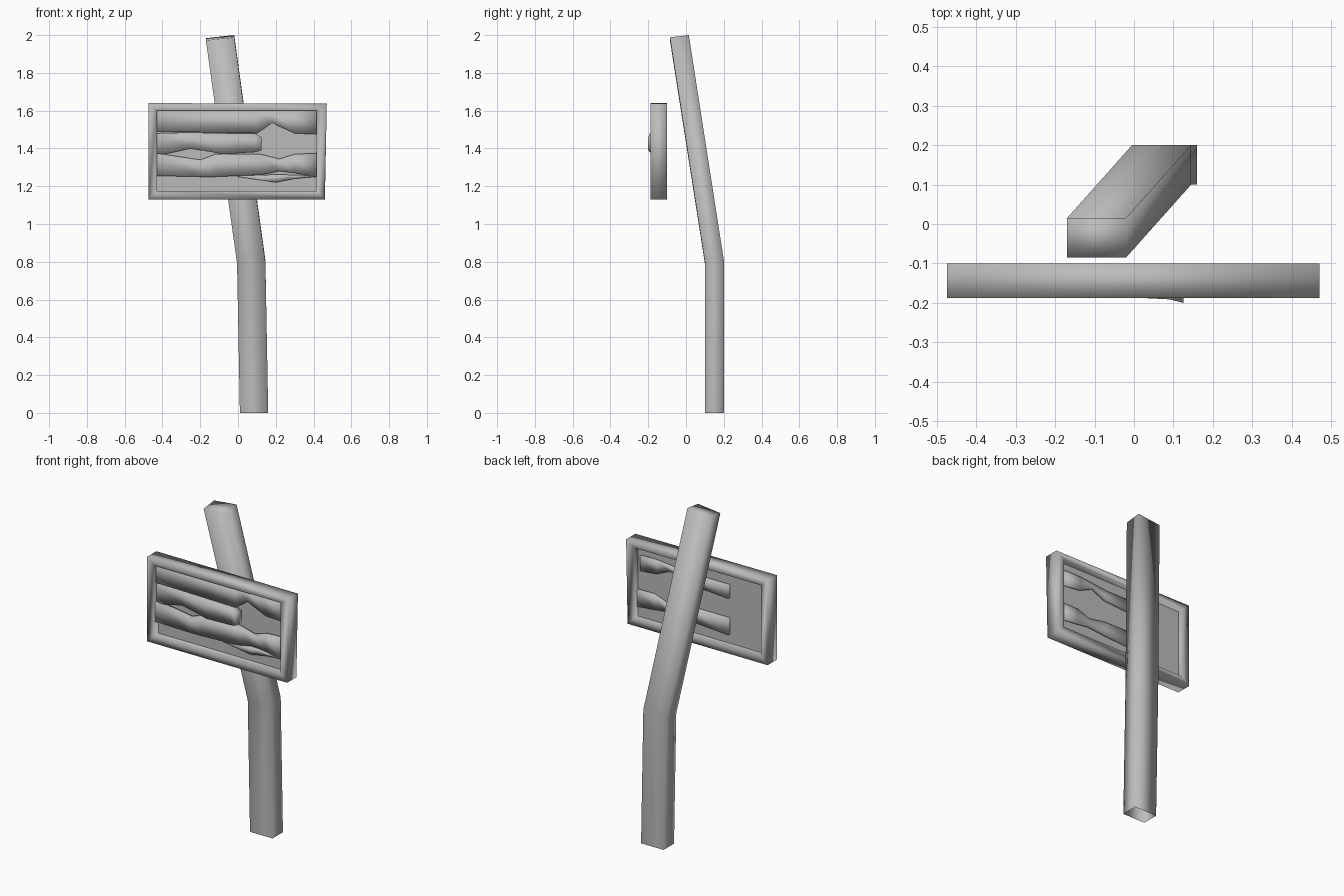
import bpy
import bmesh

cube = bpy.data.objects.get("Cube")
if cube:
    bpy.data.objects.remove(cube, do_unlink=True)

grey = bpy.data.materials.new("weathered grey")
grey.use_nodes = True
grey.diffuse_color = (0.5, 0.5, 0.5, 1)
grey.node_tree.nodes["Principled BSDF"].inputs["Base Color"].default_value = (0.5, 0.5, 0.5, 1)


def loft(name, rings, closed=False, start=True, end=True, smooth=True):
    """Skin a row of four-point rings, as a bar or as a closed loop."""
    bm = bmesh.new()
    rows = [[bm.verts.new(p) for p in ring] for ring in rings]
    pairs = list(zip(rows, rows[1:]))
    if closed:
        pairs.append((rows[-1], rows[0]))
    for a, b in pairs:
        for i in range(4):
            j = (i + 1) % 4
            bm.faces.new((a[i], a[j], b[j], b[i]))
    if not closed:
        if start:
            bm.faces.new(rows[0][::-1])
        if end:
            bm.faces.new(rows[-1])
    bmesh.ops.recalc_face_normals(bm, faces=bm.faces)
    for f in bm.faces:
        f.smooth = smooth
    mesh = bpy.data.meshes.new(name)
    bm.to_mesh(mesh)
    bm.free()
    mesh.materials.append(grey)
    obj = bpy.data.objects.new(name, mesh)
    bpy.context.collection.objects.link(obj)
    return obj


def plank(name, stations, front, back, smooth=True):
    """A board along x; each station is x, bottom edge, top edge."""
    rings = []
    for i, (x, low, high) in enumerate(stations):
        t = i / (len(stations) - 1)
        yf = front[0] + (front[1] - front[0]) * t
        rings.append([(x, yf, low), (x, back, low), (x, back, high), (x, yf, high)])
    return loft(name, rings, smooth=smooth)


# Bent post, open underneath, with a slanted top
def post_ring(x, y, z, lean_x=0, lean_y=0):
    w, d = 0.15, 0.1
    return [(x, y, z), (x + w, y, z + lean_x),
            (x + w, y + d, z + lean_x + lean_y), (x, y + d, z + lean_y)]


loft("post", [post_ring(0.01, 0.1, 0),
              post_ring(-0.005, 0.1, 0.79, 0.01, 0.01),
              post_ring(-0.17, -0.085, 1.972, 0.016, 0.012)], start=False)

# Frame around the sign
corners = [((-0.475, 1.13), (-0.43, 1.175)), ((0.46, 1.13), (0.415, 1.175)),
           ((0.47, 1.637), (0.415, 1.6)), ((-0.475, 1.64), (-0.43, 1.6))]
loft("frame", [[(ox, -0.188, oz), (ox, -0.1, oz), (ix, -0.1, iz), (ix, -0.188, iz)]
               for (ox, oz), (ix, iz) in corners], closed=True)

# Flat backing panel
plank("panel", [(-0.435, 1.17, 1.605), (0.42, 1.17, 1.605)],
      (-0.145, -0.145), -0.135, smooth=False)

# Splintered boards on the front
plank("top_board", [(-0.43, 1.49, 1.6), (0.1, 1.48, 1.6), (0.18, 1.535, 1.6),
                    (0.3, 1.48, 1.6), (0.415, 1.475, 1.6)], (-0.17, -0.16), -0.14)
plank("broken_board", [(-0.43, 1.36, 1.48), (-0.25, 1.4, 1.485), (-0.08, 1.37, 1.48),
                       (0.09, 1.38, 1.48), (0.125, 1.39, 1.46)], (-0.165, -0.2), -0.14)
plank("middle_board", [(-0.43, 1.255, 1.375), (-0.2, 1.25, 1.34), (-0.12, 1.25, 1.37),
                       (0.12, 1.26, 1.37), (0.22, 1.28, 1.345), (0.3, 1.27, 1.37),
                       (0.415, 1.25, 1.375)], (-0.175, -0.17), -0.14)
plank("lower_splinter", [(0.0, 1.25, 1.255), (0.2, 1.22, 1.262), (0.3, 1.24, 1.26),
                         (0.415, 1.25, 1.255)], (-0.16, -0.165), -0.14)

# Pieces of board showing through the rear of the panel
plank("upper_rear_board", [(-0.2, 1.45, 1.53), (0.1, 1.47, 1.53), (0.19, 1.51, 1.54),
                           (0.28, 1.47, 1.55), (0.39, 1.46, 1.55)], (-0.14, -0.14), -0.12)
plank("lower_rear_board", [(-0.2, 1.23, 1.33), (0.1, 1.25, 1.33), (0.22, 1.26, 1.31),
                           (0.3, 1.25, 1.34), (0.41, 1.24, 1.34)], (-0.14, -0.14), -0.12)
